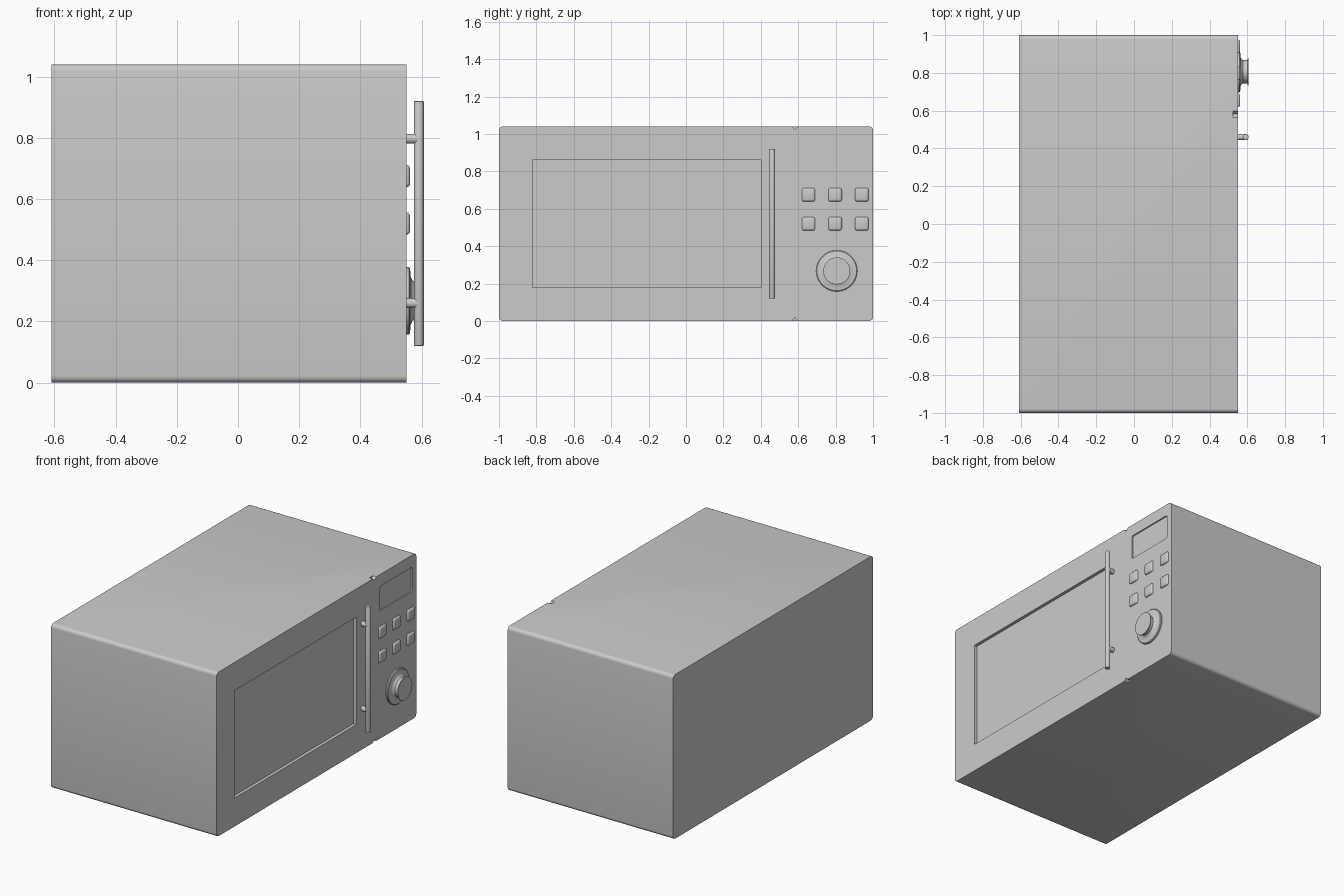
import bpy, bmesh, math
from mathutils import Matrix

if "Cube" in bpy.data.objects:
    bpy.data.objects.remove(bpy.data.objects["Cube"])

FRONT = 0.55      # x of the door / panel face


def finish(name, bm, smooth=True):
    bmesh.ops.recalc_face_normals(bm, faces=bm.faces)
    me = bpy.data.meshes.new(name)
    bm.to_mesh(me)
    bm.free()
    ob = bpy.data.objects.new(name, me)
    bpy.context.collection.objects.link(ob)
    bpy.context.view_layer.objects.active = ob
    ob.select_set(True)
    if smooth:
        bpy.ops.object.shade_smooth_by_angle(angle=math.radians(35))
    ob.select_set(False)
    return ob


def box(name, lo, hi, r=0.0, along_x=True, seg=5):
    """Box between two corners; r rounds the x-running edges (or all edges)."""
    bm = bmesh.new()
    bmesh.ops.create_cube(bm, size=1)
    for v in bm.verts:
        v.co = [(l + h) / 2 + c * (h - l) for l, h, c in zip(lo, hi, v.co)]
    if r:
        edges = [e for e in bm.edges
                 if not along_x or abs(e.verts[0].co.x - e.verts[1].co.x) > 1e-4]
        bmesh.ops.bevel(bm, geom=edges, offset=r, segments=seg, profile=0.5, affect='EDGES')
    return finish(name, bm)


def rod(name, p, axis, length, r, bevel=0.0, seg=32):
    bm = bmesh.new()
    bmesh.ops.create_cone(bm, cap_ends=True, segments=seg, radius1=r, radius2=r, depth=length)
    if bevel:
        rim = [e for e in bm.edges if abs(e.verts[0].co.z - e.verts[1].co.z) < 1e-5]
        bmesh.ops.bevel(bm, geom=rim, offset=bevel, segments=2, profile=0.5, affect='EDGES')
    rot = Matrix.Rotation(math.pi / 2, 4, 'Y') if axis == 'X' else Matrix()
    bmesh.ops.transform(bm, matrix=Matrix.Translation(p) @ rot, verts=bm.verts)
    return finish(name, bm)


def cut(ob, cutter):
    mod = ob.modifiers.new("cut", 'BOOLEAN')
    mod.operation, mod.solver, mod.object = 'DIFFERENCE', 'EXACT', cutter
    bpy.context.view_layer.objects.active = ob
    bpy.ops.object.modifier_apply(modifier=mod.name)
    bpy.data.objects.remove(cutter)


def notch_cutter(z, direction):
    """Small V prism pointing into the body at the door seam."""
    bm = bmesh.new()
    rings = []
    for x in (FRONT - 0.025, FRONT + 0.05):
        rings.append([bm.verts.new((x, 0.582 + dy, z + direction * dz))
                      for dy, dz in ((-0.036, -0.02), (0.036, -0.02), (0, 0.018))])
    a, b = rings
    bm.faces.new(a)
    bm.faces.new(b)
    for i in range(3):
        j = (i + 1) % 3
        bm.faces.new((a[i], a[j], b[j], b[i]))
    return finish("notch_cutter", bm, False)


# Cabinet with window recess, display recess and door seam notches
body = box("cabinet", (-0.61, -1, 0), (FRONT, 1, 1.04), 0.022)
cut(body, box("window_cutter", (FRONT - 0.02, -0.82, 0.18), (0.65, 0.40, 0.86)))
cut(body, box("display_cutter", (FRONT - 0.008, 0.635, 0.81), (0.65, 0.96, 0.965), 0.012))
cut(body, notch_cutter(1.04, -1))
cut(body, notch_cutter(0.0, 1))
body.select_set(True)
bpy.context.view_layer.objects.active = body
bpy.ops.object.shade_smooth_by_angle(angle=math.radians(35))
body.select_set(False)

# Door handle bar and its two posts
rod("handle_bar", (0.591, 0.46, 0.52), 'Z', 0.80, 0.016, 0.003)
for i, z in enumerate((0.26, 0.797)):
    rod(f"handle_post_{i + 1}", (0.563, 0.46, z), 'X', 0.05, 0.016)

# Keypad: rounded square buttons
for row, z in enumerate((0.675, 0.52)):
    for col, y in enumerate((0.655, 0.797, 0.94)):
        h = 0.036
        box(f"button_{row + 1}_{col + 1}", (FRONT - 0.015, y - h, z - h),
            (FRONT + 0.012, y + h, z + h), 0.011, False, 3)

# Dial: turned profile of (x, radius)
profile = [(0.545, 0), (0.545, 0.11), (0.558, 0.11), (0.562, 0.106), (0.564, 0.078),
           (0.570, 0.066), (0.578, 0.061), (0.600, 0.063), (0.603, 0.072),
           (0.607, 0.072), (0.607, 0)]
bm = bmesh.new()
vs = [bm.verts.new((x, r, 0)) for x, r in profile]
es = [bm.edges.new(p) for p in zip(vs, vs[1:])]
bmesh.ops.spin(bm, geom=vs + es, cent=(0, 0, 0), axis=(1, 0, 0),
               angle=2 * math.pi, steps=48)
bmesh.ops.remove_doubles(bm, verts=bm.verts, dist=1e-5)
bmesh.ops.translate(bm, vec=(0, 0.806, 0.268), verts=bm.verts)
finish("dial", bm)
